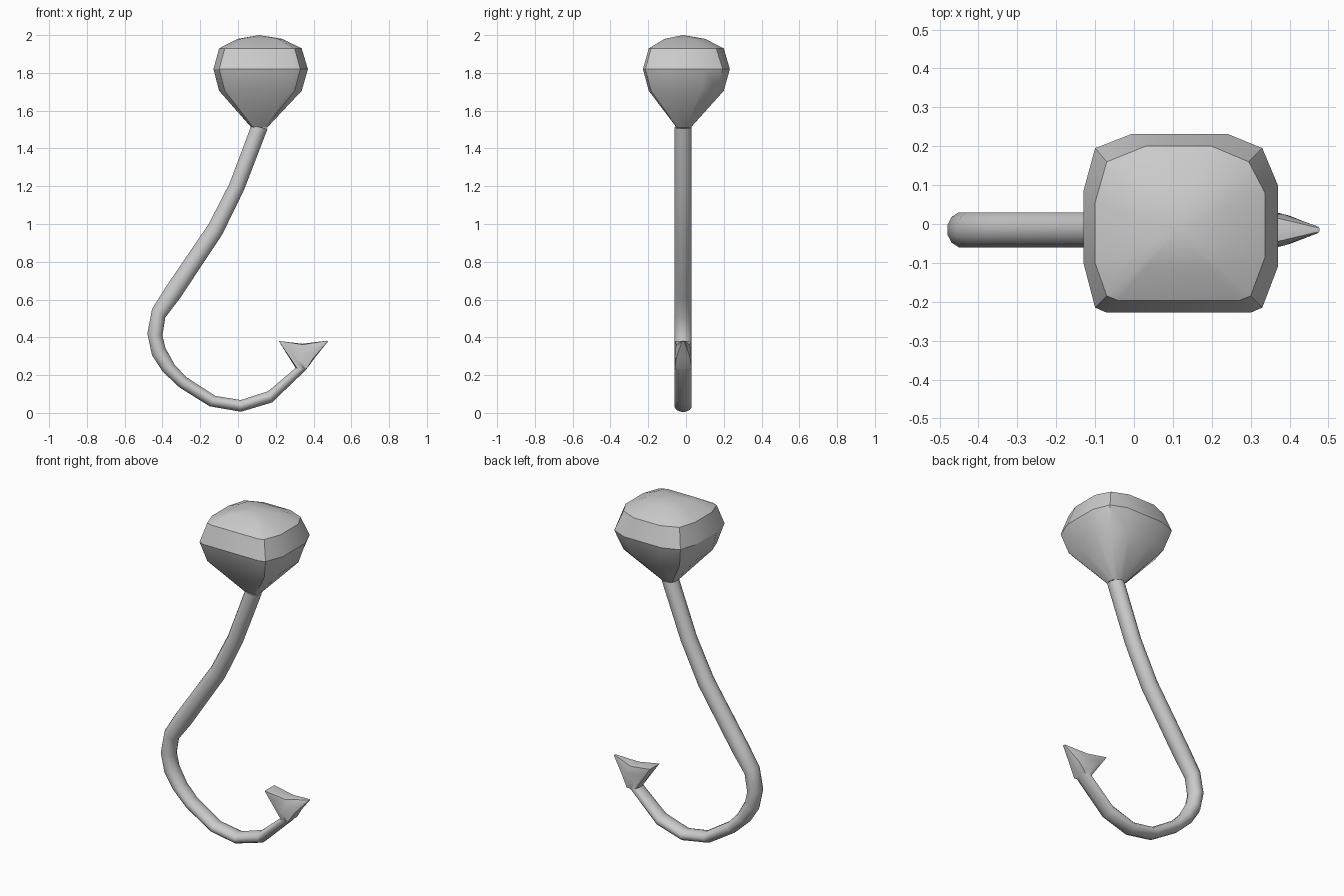
import bpy, bmesh, math
from mathutils import Vector

if "Cube" in bpy.data.objects:
    bpy.data.objects.remove(bpy.data.objects["Cube"])


def loft(name, rings, angle):
    """Skin rings of equal point count; single-point rings become poles."""
    bm = bmesh.new()
    prev = None
    rows = [[bm.verts.new(p) for p in r] for r in rings]
    for prev, cur in zip(rows, rows[1:]):
        n = max(len(prev), len(cur))
        for i in range(n):
            j = (i + 1) % n
            if len(cur) == 1:
                bm.faces.new((prev[i], prev[j], cur[0]))
            else:
                bm.faces.new((prev[i], prev[j], cur[j], cur[i]))
    for end in (rows[0], rows[-1]):
        if len(end) > 2:
            bm.faces.new(end)
    bmesh.ops.recalc_face_normals(bm, faces=bm.faces)
    me = bpy.data.meshes.new(name)
    bm.to_mesh(me)
    bm.free()
    ob = bpy.data.objects.new(name, me)
    bpy.context.collection.objects.link(ob)
    bpy.ops.object.select_all(action='DESELECT')
    ob.select_set(True)
    bpy.context.view_layer.objects.active = ob
    bpy.ops.object.shade_smooth_by_angle(angle=math.radians(angle))
    return ob


# Faceted knob: a girdle, a crown ring, a low dome and a tapered base
girdle = [(-.10, .195), (-.005, .232), (.24, .232), (.33, .195), (.37, .10), (.37, -.11),
          (.33, -.215), (.30, -.228), (-.07, -.228), (-.10, -.215), (-.13, -.10), (-.13, .085)]
crown = [(-.07, .16), (.03, .20), (.20, .20), (.295, .16), (.337, .08), (.337, -.085),
         (.30, -.185), (.27, -.197), (-.04, -.197), (-.07, -.185), (-.10, -.10), (-.10, .055)]
CX, CY = .113, -.015


def shrink(ring, s, z):
    return [(CX + (x - CX) * s, CY * (1 - s) + y * s, z) for x, y in ring]


neck = [(CX + .044 * math.cos(a), CY + .044 * math.sin(a), 1.51)
        for a in (math.atan2(y, x - CX) for x, y in girdle)]
loft("knob", [neck,
              [(x, y, 1.705) for x, y in crown],
              [(x, y, 1.82) for x, y in girdle],
              [(x, y, 1.93) for x, y in crown],
              shrink(crown, .54, 1.98),
              [(CX, CY, 2.0)]], 29.5)

# Hook: sections given by their two outline points in the front view (x, z, x, z)
sections = [(.07, 1.52, .157, 1.505), (-.045, 1.215, .032, 1.18), (-.155, 1.0, -.083, .945),
            (-.38, .67, -.305, .61), (-.455, .55, -.385, .505), (-.48, .42, -.40, .41),
            (-.455, .305, -.385, .345), (-.40, .22, -.335, .255), (-.31, .135, -.275, .19),
            (-.15, .035, -.12, .09), (.015, .006, .015, .068), (.18, .055, .16, .115),
            (.36, .228, .305, .238)]
SIDES = 12


def section(x0, z0, x1, z1, ry=.045, square=1.0):
    pts = []
    mid = Vector(((x0 + x1) / 2, CY, (z0 + z1) / 2))
    half = Vector(((x1 - x0) / 2, 0, (z1 - z0) / 2))
    for i in range(SIDES):
        a = 2 * math.pi * (i + .5) / SIDES
        c, s = math.cos(a), math.sin(a)
        c = math.copysign(min(1, abs(c) * 1.035 * square), c)
        s = math.copysign(min(1, abs(s) * 1.035 * square), s)
        pts.append(mid + half * c + Vector((0, ry * s, 0)))
    return pts


rings = [section(*s) for s in sections]
# Barbed tip: flares inward to a wide barb, then narrows to a point
rings += [section(.366, .236, .215, .381, .045, 1.4),
          section(.405, .289, .34, .366, .041, 1.2),
          section(.477, .379, .470, .382, .008)]
loft("hook", rings, 50)
